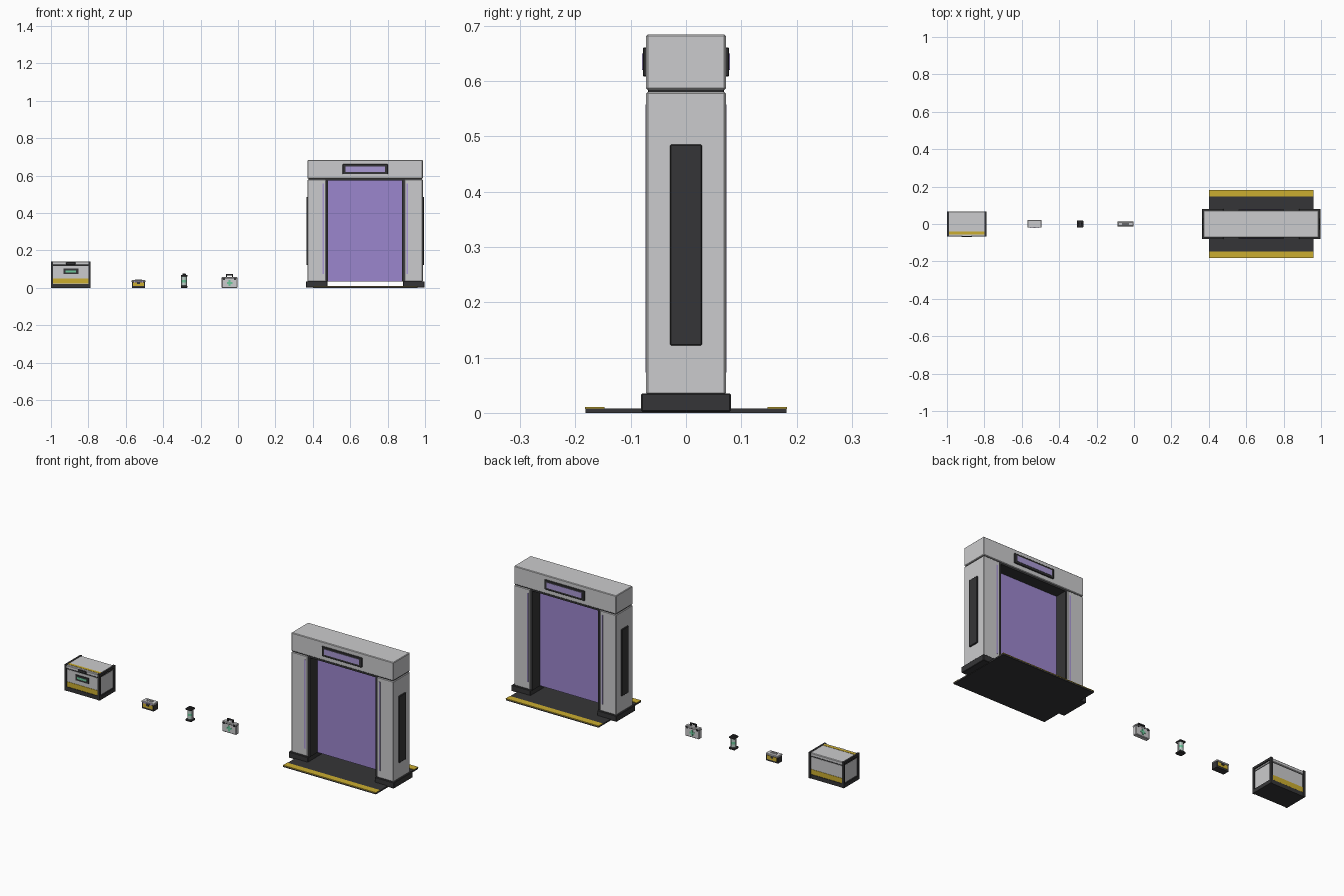
import bpy, bmesh
from math import pi
from mathutils import Matrix

cube = bpy.data.objects.get("Cube")
if cube:
    bpy.data.objects.remove(cube, do_unlink=True)


def material(name, r, g, b):
    m = bpy.data.materials.new(name)
    m.use_nodes = True
    m.diffuse_color = (r, g, b, 1)
    m.node_tree.nodes["Principled BSDF"].inputs["Base Color"].default_value = (r, g, b, 1)
    return m


GREY = material("light grey", 0.60, 0.60, 0.61)
DARK = material("charcoal", 0.036, 0.036, 0.038)
YELLOW = material("hazard yellow", 0.60, 0.42, 0.03)
PURPLE = material("energy purple", 0.33, 0.24, 0.61)
LILAC = material("display lilac", 0.40, 0.32, 0.66)
GREEN = material("medical green", 0.15, 0.58, 0.33)
GLASS = material("pale glass", 0.50, 0.62, 0.57)


def finish(name, bm, mat, bevel):
    mesh = bpy.data.meshes.new(name)
    bm.to_mesh(mesh)
    bm.free()
    mesh.materials.append(mat)
    obj = bpy.data.objects.new(name, mesh)
    bpy.context.collection.objects.link(obj)
    if bevel:
        mod = obj.modifiers.new("edge chamfer", "BEVEL")
        mod.width = bevel
        mod.segments = 1
    return obj


def box(name, mat, x, y, z, bevel=0.0):
    """Box from (low, high) pairs on each axis."""
    bm = bmesh.new()
    bmesh.ops.create_cube(bm, size=1)
    for v in bm.verts:
        v.co = [lo + (c + 0.5) * (hi - lo) for c, (lo, hi) in zip(v.co, (x, y, z))]
    return finish(name, bm, mat, bevel)


def span(centre, half):
    return (centre - half, centre + half)


def side_span(centre, side, near, far):
    """Range from near to far distance on one side of a centre."""
    return tuple(sorted((centre + side * near, centre + side * far)))


def cylinder(name, mat, x, radius, z, sides=12):
    bm = bmesh.new()
    bmesh.ops.create_cone(bm, cap_ends=True, segments=sides, radius1=radius, radius2=radius,
                          depth=z[1] - z[0],
                          matrix=Matrix.Translation((x, 0, sum(z) / 2)))
    return finish(name, bm, mat, 0)


SIDES = ((-1, "right"), (1, "left"))
FACES = ((-1, "front"), (1, "back"))

# Gate: floor plate, pillars, header and energy field
G = 0.68
box("gate_floor_plate", DARK, span(G, 0.28), span(0, 0.182), (0.0, 0.008))
box("gate_header", GREY, span(G, 0.308), span(0, 0.072), (0.584, 0.684), 0.003)
box("gate_header_liner", DARK, span(G, 0.212), span(0, 0.069), (0.574, 0.586))
box("gate_energy_field", PURPLE, span(G, 0.201), span(0, 0.003), (0.033, 0.576))
for s, n in SIDES:
    box(f"gate_{n}_foot", DARK, side_span(G, s, 0.202, 0.317), span(0, 0.081), (0.002, 0.035), 0.002)
    box(f"gate_{n}_pillar", GREY, side_span(G, s, 0.210, 0.308), span(0, 0.072), (0.033, 0.580), 0.003)
    box(f"gate_{n}_liner", DARK, side_span(G, s, 0.198, 0.212), span(0, 0.069), (0.033, 0.580))
    box(f"gate_{n}_joint", DARK, side_span(G, s, 0.21, 0.303), span(0, 0.068), (0.578, 0.586))
    box(f"gate_{n}_side_panel", DARK, side_span(G, s, 0.300, 0.315), span(0, 0.029), (0.122, 0.485), 0.002)
    for f, m in FACES:
        box(f"gate_{n}_{m}_light_strip", LILAC, side_span(G, s, 0.221, 0.229),
            side_span(0, f, 0.070, 0.0735), (0.073, 0.558))
for f, m in FACES:
    box(f"gate_{m}_hazard_stripe", YELLOW, span(G, 0.28), side_span(0, f, 0.147, 0.183), (0.007, 0.0105))
    box(f"gate_{m}_sign_frame", DARK, span(G, 0.121), side_span(0, f, 0.070, 0.078), (0.608, 0.661), 0.002)
    box(f"gate_{m}_sign_display", LILAC, span(G, 0.106), side_span(0, f, 0.076, 0.0795), (0.620, 0.650))

# Supply crate: body, base, lid and corner frame
C = -0.894
box("crate_base", DARK, span(C, 0.104), span(0, 0.066), (0.0, 0.022))
box("crate_body", GREY, span(C, 0.099), span(0, 0.063), (0.020, 0.117))
box("crate_seam", DARK, span(C, 0.098), span(0, 0.061), (0.116, 0.122))
box("crate_lid", GREY, span(C, 0.099), span(0, 0.066), (0.121, 0.140), 0.003)
box("crate_lid_stripe", YELLOW, span(C, 0.098), (-0.055, -0.040), (0.138, 0.1415))
for f, m in FACES:
    box(f"crate_{m}_band", YELLOW, span(C, 0.098), side_span(0, f, 0.060, 0.065), (0.023, 0.050))
for s, n in SIDES:
    for f, m in FACES:
        box(f"crate_{n}_{m}_post", DARK, side_span(C, s, 0.094, 0.106),
            side_span(0, f, 0.056, 0.068), (0.0, 0.142))
    box(f"crate_{n}_top_rail", DARK, side_span(C, s, 0.096, 0.106), span(0, 0.062), (0.130, 0.142))
    box(f"crate_{n}_bottom_rail", DARK, side_span(C, s, 0.094, 0.106), span(0, 0.062), (0.0, 0.020))
box("crate_latch", DARK, span(C, 0.025), (-0.070, -0.060), (0.122, 0.138), 0.002)
box("crate_label_frame", DARK, span(C, 0.040), (-0.068, -0.060), (0.073, 0.103))
box("crate_label_display", GREEN, span(C, 0.029), (-0.0695, -0.066), (0.083, 0.094))

# Ammunition box: dark shell, yellow panels, grey lid and rounds
A = -0.532
box("ammo_body", DARK, span(A, 0.036), span(0, 0.018), (0.0, 0.034))
box("ammo_lid", GREY, span(A, 0.037), span(0.001, 0.020), (0.032, 0.041), 0.0015)
for f, m in FACES:
    box(f"ammo_{m}_panel", YELLOW, span(A, 0.029), side_span(0, f, 0.016, 0.0195), (0.009, 0.030))
    box(f"ammo_{m}_clasp", DARK, span(A, 0.008), side_span(0, f, 0.017, 0.021), (0.020, 0.034))
for i in range(4):
    box(f"ammo_round_{i + 1}", LILAC, span(A + (i - 1.5) * 0.013, 0.004), (-0.021, -0.017), (0.030, 0.038))
box("ammo_handle", GREY, span(A, 0.018), span(0, 0.005), (0.040, 0.045))

# Medical canister: glass tube between dark caps
V = -0.288
box("canister_base", DARK, span(V, 0.018), span(0, 0.018), (0.0, 0.012), 0.003)
box("canister_cap", DARK, span(V, 0.018), span(0, 0.018), (0.060, 0.070), 0.003)
box("canister_knob", DARK, span(V, 0.009), span(0, 0.009), (0.068, 0.076), 0.002)
cylinder("canister_glass", GLASS, V, 0.014, (0.010, 0.062))
cylinder("canister_liquid_band", GREEN, V, 0.0145, (0.030, 0.042))
for s, n in SIDES:
    box(f"canister_{n}_rail", GREY, side_span(V, s, 0.013, 0.016), span(0, 0.003), (0.010, 0.062))

# Medical case: body, seam, clasps, handle and cross
M = -0.045
box("medkit_body", GREY, span(M, 0.042), span(0, 0.012), (0.0, 0.058), 0.003)
box("medkit_seam", DARK, span(M, 0.0423), span(0, 0.0125), (0.047, 0.050))
for s, n in SIDES:
    box(f"medkit_{n}_clasp", DARK, side_span(M, s, 0.024, 0.035), span(0, 0.0138), (0.043, 0.054))
    box(f"medkit_{n}_handle_post", DARK, side_span(M, s, 0.013, 0.019), span(0, 0.004), (0.056, 0.072))
box("medkit_handle_grip", DARK, span(M, 0.019), span(0, 0.004), (0.067, 0.073))
for f, m in FACES:
    for part, w, h in (("bar", 0.015, 0.005), ("upright", 0.005, 0.015)):
        box(f"medkit_{m}_cross_{part}", GREEN, span(M, w), side_span(0, f, 0.011, 0.0135), span(0.026, h))
